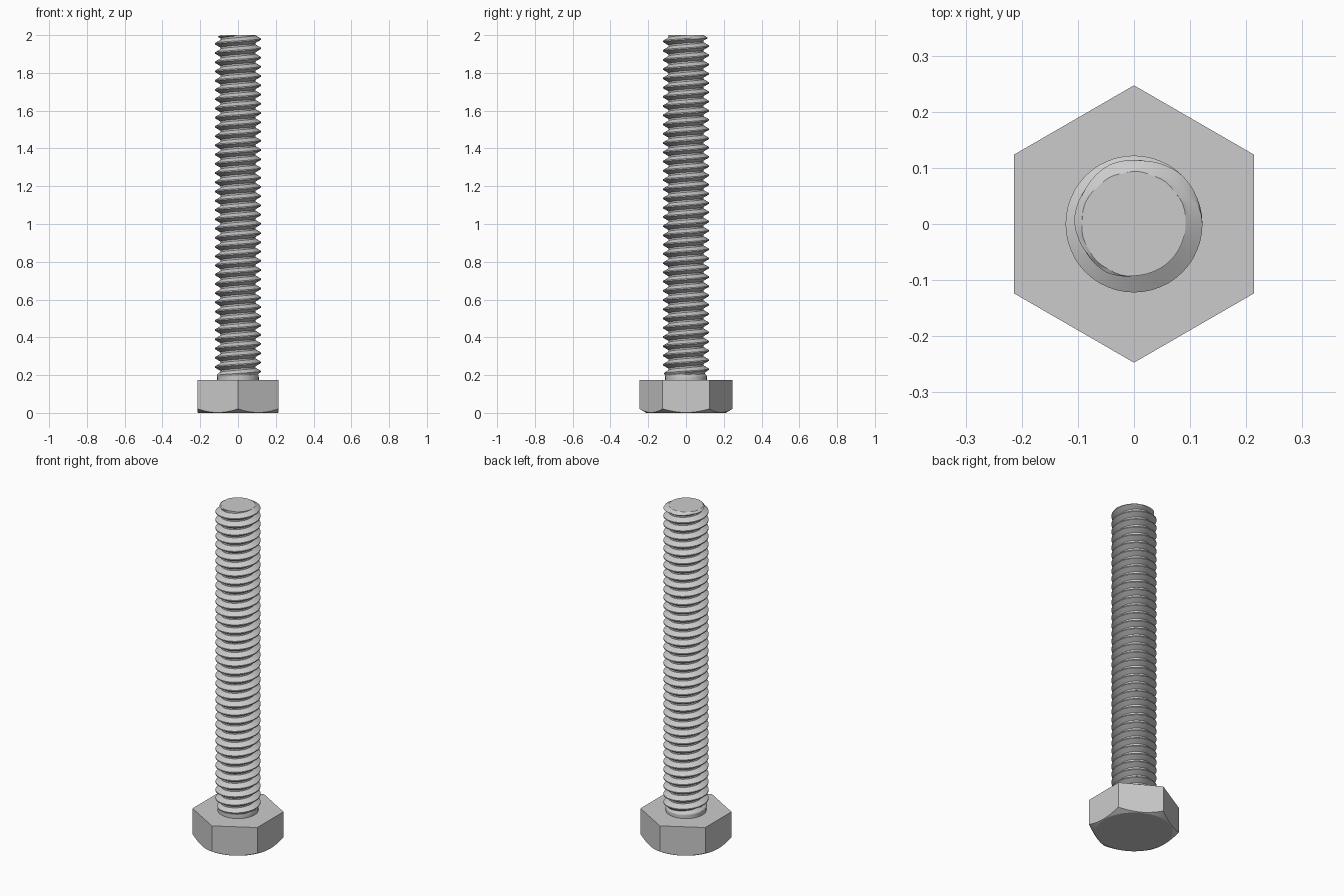
import bpy, bmesh
from math import pi, cos, sin, radians

cube = bpy.data.objects.get("Cube")
if cube:
    bpy.data.objects.remove(cube, do_unlink=True)

steel = bpy.data.materials.new("grey steel")
colour = (0.6, 0.6, 0.6, 1)
steel.diffuse_color = colour
steel.use_nodes = True
steel.node_tree.nodes["Principled BSDF"].inputs["Base Color"].default_value = colour

HEIGHT, HEAD_TOP = 2.0, 0.175
APOTHEM, FACE_RADIUS = 0.214, 0.21
ROOT, CREST, NECK, PITCH = 0.092, 0.122, 0.11, 0.0489


def add_object(name, bm):
    bmesh.ops.recalc_face_normals(bm, faces=bm.faces)
    mesh = bpy.data.meshes.new(name)
    bm.to_mesh(mesh)
    bm.free()
    mesh.materials.append(steel)
    obj = bpy.data.objects.new(name, mesh)
    bpy.context.collection.objects.link(obj)
    bpy.ops.object.select_all(action='DESELECT')
    obj.select_set(True)
    bpy.context.view_layer.objects.active = obj
    bpy.ops.object.shade_smooth_by_angle(angle=radians(25))
    return obj


# Hexagonal head, its lower corners trimmed by a shallow cone
bm = bmesh.new()
count = 96
rings = [[], [], []]
for i in range(count):
    a = 2 * pi * i / count
    hex_r = APOTHEM / cos((a + pi / 6) % (pi / 3) - pi / 6)
    levels = ((FACE_RADIUS, 0), (hex_r, (hex_r - FACE_RADIUS) * 0.577), (hex_r, HEAD_TOP))
    for ring, (r, z) in zip(rings, levels):
        ring.append(bm.verts.new((r * cos(a), r * sin(a), z)))
for low, high in zip(rings, rings[1:]):
    for i in range(count):
        j = (i + 1) % count
        bm.faces.new((low[i], low[j], high[j], high[i]))
bm.faces.new(rings[0])
bm.faces.new(rings[-1])
add_object("hex_head", bm)


# One pitch of the thread profile as (radius, height) pairs
flank, crest_half, parts = 0.0173, 0.003, 4
rise = [(ROOT + (CREST - ROOT) * k / parts, -crest_half - flank * (1 - k / parts))
        for k in range(parts + 1)]
profile = rise + [(r, -z) for r, z in reversed(rise)]
profile.append((ROOT, profile[0][1] + PITCH))


def thread_radius(r, z):
    # tapered tip, then a plain neck where the thread runs out above the head
    r = min(r, max(ROOT, ROOT + (HEIGHT - z) * 1.7))
    blend = min(1, max(0, (z - 0.195) / 0.025))
    return NECK + (r - NECK) * blend


# Right-hand threaded shank, swept past both ends and trimmed flat
bm = bmesh.new()
segments = 48
start = 1.985 - PITCH * (40 + 1 / 8)
columns = []
for k in range(43 * segments):
    a = 2 * pi * k / segments
    base = start + PITCH * k / segments
    if base < HEAD_TOP - 3 * PITCH:
        columns.append(None)
        continue
    column = []
    for r, dz in profile:
        z = base + dz
        r = thread_radius(r, z)
        column.append(bm.verts.new((r * cos(a), r * sin(a), z)))
    columns.append(column)
for c, d in zip(columns, columns[1:]):
    if c and d:
        for j in range(len(profile) - 1):
            bm.faces.new((c[j], d[j], d[j + 1], c[j + 1]))
bmesh.ops.remove_doubles(bm, verts=bm.verts, dist=0.00005)
for height, direction in ((HEIGHT, 1), (HEAD_TOP - 0.01, -1)):
    bmesh.ops.bisect_plane(bm, geom=bm.verts[:] + bm.edges[:] + bm.faces[:], dist=0.00001,
                           plane_co=(0, 0, height), plane_no=(0, 0, direction),
                           clear_outer=True)
bmesh.ops.holes_fill(bm, edges=[e for e in bm.edges if e.is_boundary], sides=0)
add_object("threaded_shank", bm)
